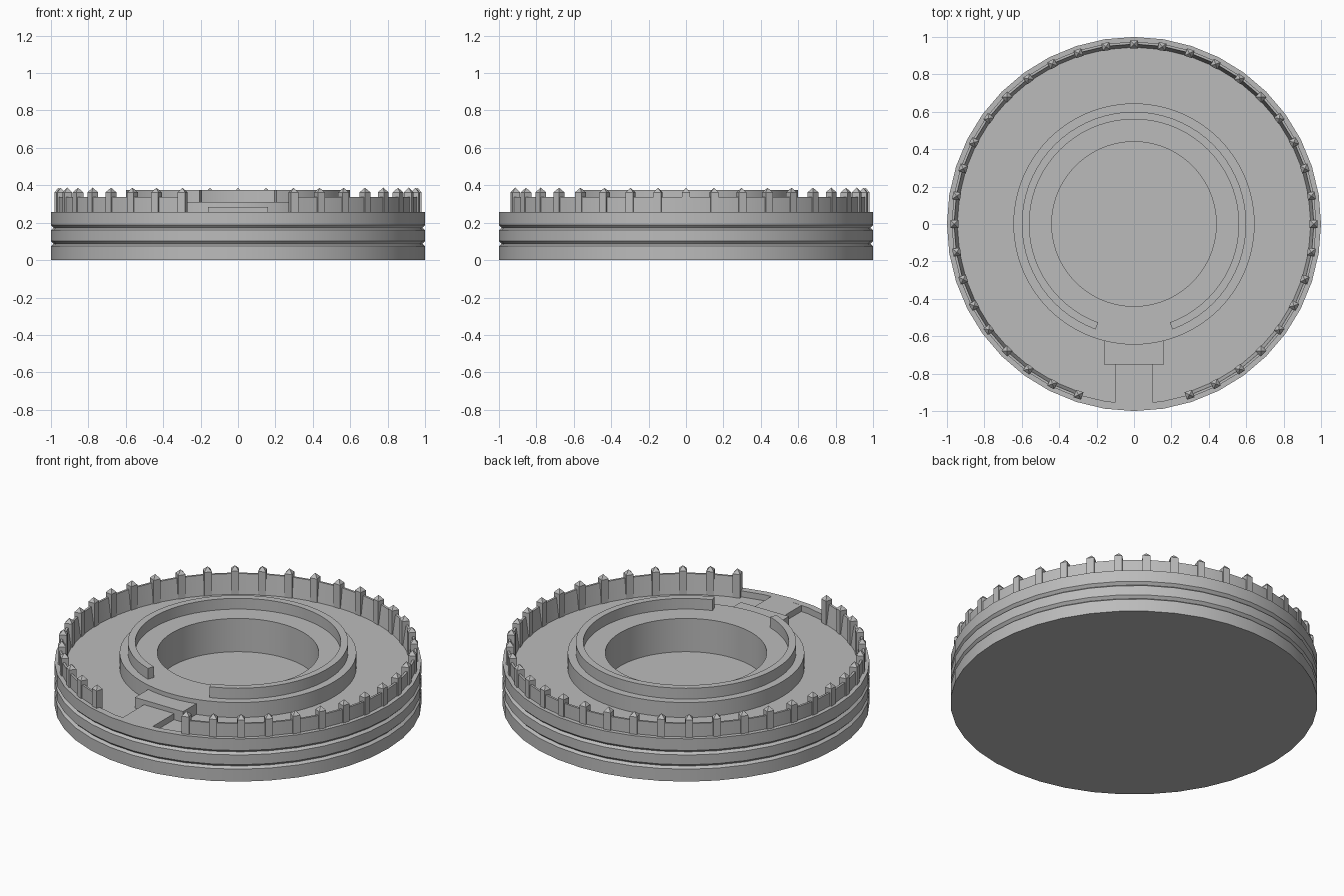
import bpy, bmesh, math
from mathutils import Matrix, Vector

if "Cube" in bpy.data.objects:
    bpy.data.objects.remove(bpy.data.objects["Cube"])

stone = bpy.data.materials.new("stone grey")
stone.diffuse_color = (0.5, 0.5, 0.5, 1)
stone.use_nodes = True
stone.node_tree.nodes["Principled BSDF"].inputs["Base Color"].default_value = stone.diffuse_color


def finish(bm, name, smooth=True):
    bmesh.ops.remove_doubles(bm, verts=bm.verts, dist=1e-5)
    bmesh.ops.recalc_face_normals(bm, faces=bm.faces)
    mesh = bpy.data.meshes.new(name)
    bm.to_mesh(mesh)
    bm.free()
    mesh.materials.append(stone)
    obj = bpy.data.objects.new(name, mesh)
    bpy.context.collection.objects.link(obj)
    if smooth:
        bpy.ops.object.select_all(action='DESELECT')
        obj.select_set(True)
        bpy.context.view_layer.objects.active = obj
        bpy.ops.object.shade_smooth_by_angle(angle=math.radians(25))
    return obj


def sweep(name, profile, steps, start=-90, end=270, closed=False):
    """Sweep an (r, z) profile about z; partial closed sweeps get end caps."""
    bm = bmesh.new()
    rings = []
    for i in range(steps + 1):
        a = math.radians(start + (end - start) * i / steps)
        rings.append([bm.verts.new((r * math.cos(a), r * math.sin(a), z))
                      for r, z in profile])
    n = len(profile)
    for a, b in zip(rings, rings[1:]):
        for j in range(n if closed else n - 1):
            k = (j + 1) % n
            quad = [a[j], a[k], b[k], b[j]]
            if profile[j][0] == 0:
                quad = [a[j], a[k], b[k]]
            elif profile[k][0] == 0:
                quad = [a[j], a[k], b[j]]
            bm.faces.new(quad)
    if closed:
        bm.faces.new(rings[0])
        bm.faces.new(rings[-1])
    return finish(bm, name)


def box(name, x, y0, y1, z0, z1):
    bm = bmesh.new()
    bmesh.ops.create_cube(bm, size=1, matrix=Matrix.Translation(
        (0, (y0 + y1) / 2, (z0 + z1) / 2)) @ Matrix.Diagonal((2 * x, y1 - y0, z1 - z0, 1)))
    return finish(bm, name, False)


# Grooved round base with a sunken floor inside the rim
sweep("base", [(0, 0), (1, 0), (1, .075), (.985, .087), (1, .102),
               (1, .16), (.985, .172), (1, .187), (1, .257),
               (.96, .257), (.96, .22), (.6, .22), (.6, .1), (0, .1)], 40)

# Raised central platform with a round pit
sweep("central_platform", [(0, .11), (.44, .11), (.44, .31), (.645, .31), (.645, .2)], 72)

# Low ring wall, open at the front
sweep("inner_ring_wall", [(.56, .30), (.60, .30), (.60, .375), (.56, .375)],
      64, -70, 250, closed=True)

# Outer parapet with a sloping inner face, open at the front
sweep("parapet", [(.945, .22), (.975, .22), (.975, .337), (.962, .337)],
      36, -72, 252, closed=True)

# Entrance walkway and step
box("walkway", .10, -.965, -.74, .21, .2565)
box("entrance_step", .16, -.75, -.60, .21, .284)

# Pointed posts along the parapet
bm = bmesh.new()
for i in range(37):
    turn = Matrix.Rotation(math.radians(-72 + 9 * i), 3, 'Z')
    rings = []
    for z in (.22, .362):
        rings.append([bm.verts.new(turn @ Vector((.96 + dx, dy, z)))
                      for dx, dy in ((-.021, -.021), (.021, -.021), (.021, .021), (-.021, .021))])
    tip = bm.verts.new(turn @ Vector((.96, 0, .387)))
    bm.faces.new(rings[0])
    for j in range(4):
        k = (j + 1) % 4
        bm.faces.new([rings[0][j], rings[0][k], rings[1][k], rings[1][j]])
        bm.faces.new([rings[1][j], rings[1][k], tip])
finish(bm, "parapet_posts", False)
